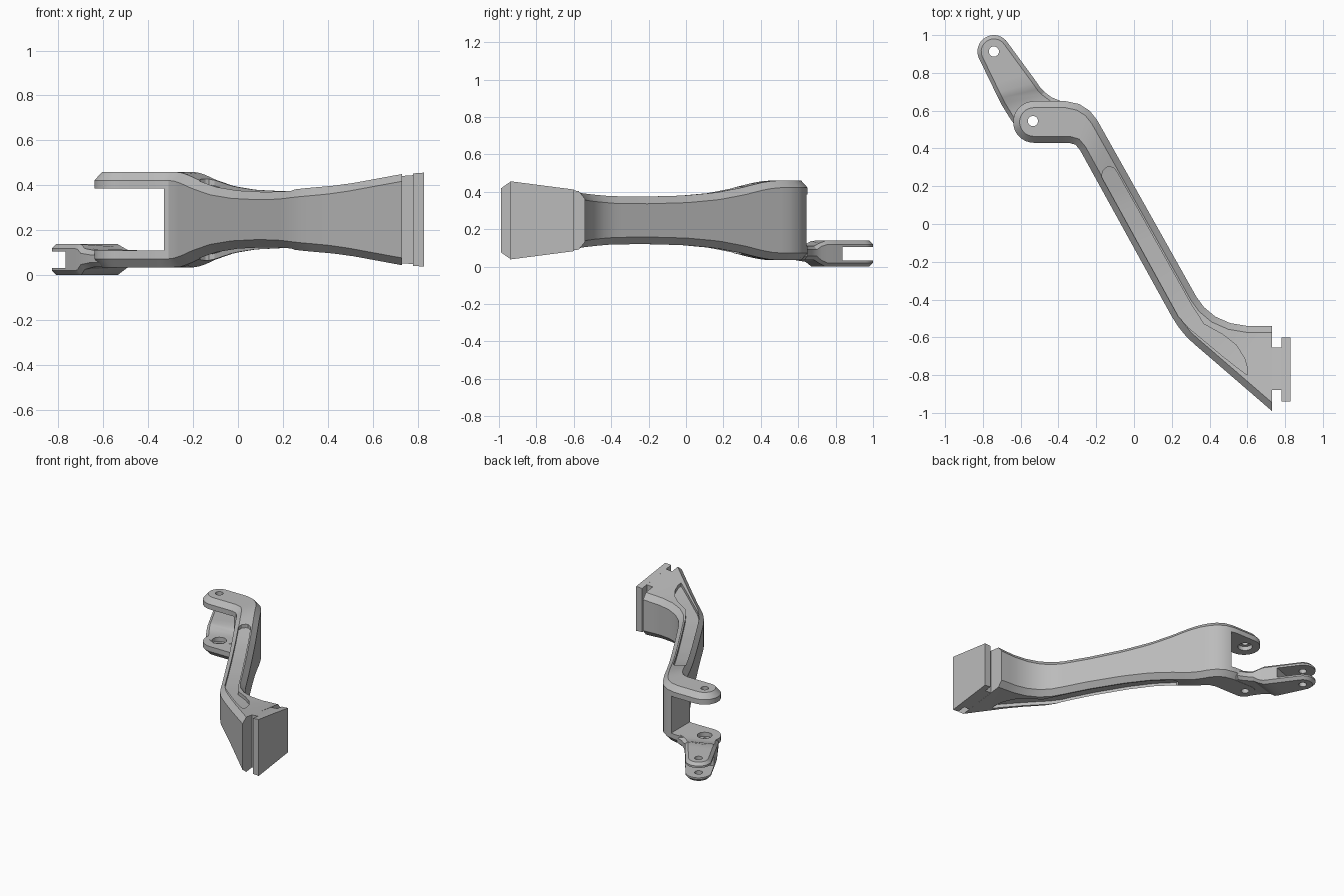
import bpy
from math import cos, sin, radians
from mathutils import Vector

cube = bpy.data.objects.get("Cube")
if cube:
    bpy.data.objects.remove(cube, do_unlink=True)

grey = bpy.data.materials.new("plain grey")
grey.use_nodes = True
grey.diffuse_color = (0.5, 0.5, 0.5, 1)
grey.node_tree.nodes["Principled BSDF"].inputs["Base Color"].default_value = (0.5, 0.5, 0.5, 1)

MIRROR = 0.495            # top height + bottom height
HINGE = Vector((-0.535, 0.545))
LUG = Vector((-0.742, 0.913))
ALONG = Vector((-0.342, 0.94))   # direction of the lug
ACROSS = Vector((0.94, 0.342))
PROFILE = [(-0.5, 0.46), (-0.41, 0.446), (-0.32, 0.425), (-0.15, 0.396), (0.05, 0.38),
           (0.3, 0.374), (0.5, 0.377), (0.8, 0.398), (0.91, 0.41), (1.2, 0.453), (1.6, 0.51)]


def arm_top(p):
    """Waisted height of the arm, measured along its slanting axis."""
    s = min(max(0.48 * p[0] - 0.88 * p[1], PROFILE[0][0]), PROFILE[-1][0])
    for (a, za), (b, zb) in zip(PROFILE, PROFILE[1:]):
        if s <= b:
            return za + (zb - za) * (s - a) / (b - a)
    return PROFILE[-1][1]


def arm_bottom(p):
    return MIRROR - arm_top(p)


def lug_ramp(p):
    return min(max((ALONG.dot(Vector(p)) - 0.82) / 0.05, 0), 1)


def flat(z):
    return lambda p: z


def arc(centre, radius, a, b, n):
    return [centre + radius * Vector((cos(radians(a + (b - a) * i / n)),
                                      sin(radians(a + (b - a) * i / n)))) for i in range(n + 1)]


def dense(left, right, step=0.05):
    """Split long stretches between paired outline points."""
    left, right = [Vector(p) for p in left], [Vector(p) for p in right]
    outl, outr = [left[0]], [right[0]]
    for i in range(1, len(left)):
        n = max(1, int((left[i] - left[i - 1]).length / step))
        for k in range(1, n + 1):
            outl.append(left[i - 1].lerp(left[i], k / n))
            outr.append(right[i - 1].lerp(right[i], k / n))
    return outl, outr


def inset(ring, c):
    n = len(ring)
    area = sum(ring[i - 1].cross(ring[i]) for i in range(n))
    sign = 1 if area > 0 else -1
    out = []
    for i, p in enumerate(ring):
        a = (p - ring[i - 1]).normalized()
        b = (ring[(i + 1) % n] - p).normalized()
        na, nb = Vector((-a.y, a.x)) * sign, Vector((-b.y, b.x)) * sign
        out.append(p + (na + nb) * c / max(1 + na.dot(nb), 0.4))
    return out


def slab(name, left, right, top, bottom, c=0, cz=0):
    """Solid between paired outlines with height functions and chamfered rims."""
    left, right = dense(left, right)
    n = len(left)
    ring = left + right[::-1]
    inner = inset(ring, c) if c else ring
    layers = [[(p.x, p.y, bottom(p) + cz) for p in ring], [(p.x, p.y, top(p) - cz) for p in ring]]
    if c:
        layers.insert(0, [(p.x, p.y, bottom(p)) for p in inner])
        layers.append([(p.x, p.y, top(p)) for p in inner])
    m = 2 * n
    verts = [v for layer in layers for v in layer]
    faces = []
    for k in range(len(layers) - 1):
        for i in range(m):
            j = (i + 1) % m
            faces.append((k * m + i, k * m + j, k * m + m + j, k * m + m + i))
    last = (len(layers) - 1) * m
    for i in range(n - 1):
        quad = (i, i + 1, m - 2 - i, m - 1 - i)
        faces.append(quad[::-1])
        faces.append(tuple(last + q for q in quad))
    # make the winding face outward
    if sum(ring[i - 1].cross(ring[i]) for i in range(m)) < 0:
        faces = [f[::-1] for f in faces]
    mesh = bpy.data.meshes.new(name)
    mesh.from_pydata(verts, [], faces)
    mesh.materials.append(grey)
    ob = bpy.data.objects.new(name, mesh)
    bpy.context.collection.objects.link(ob)
    return ob


def block(name, x0, x1, y0, y1, top, bottom):
    return slab(name, [(x0, y1), (x1, y1)], [(x0, y0), (x1, y0)], top, bottom)


def drill(centre, radius, z0, z1):
    bpy.ops.mesh.primitive_cylinder_add(vertices=32, radius=radius, depth=z1 - z0,
                                        location=(centre.x, centre.y, (z0 + z1) / 2))
    return bpy.context.object


def combine(ob, other, operation="DIFFERENCE"):
    mod = ob.modifiers.new("cut", "BOOLEAN")
    mod.operation, mod.solver, mod.object = operation, "EXACT", other
    bpy.context.view_layer.update()
    done = bpy.data.meshes.new_from_object(ob.evaluated_get(bpy.context.evaluated_depsgraph_get()))
    ob.modifiers.clear()
    ob.data = done
    bpy.data.objects.remove(other, do_unlink=True)


# Arm with rounded clevis end, two bends and a flared end
end = Vector((-0.53, 0.54))
back = arc(end, 0.11, 172, 90, 7) + [
    (-0.36, 0.65), (-0.29, 0.635), (-0.235, 0.6), (-0.195, 0.55),
    (0.33, -0.385), (0.37, -0.44), (0.43, -0.49), (0.51, -0.525), (0.6, -0.54), (0.95, -0.54)]
front = arc(end, 0.11, 188, 270, 7) + [
    (-0.39, 0.43), (-0.345, 0.43), (-0.31, 0.42), (-0.285, 0.39),
    (0.2, -0.49), (0.235, -0.545), (0.28, -0.6), (0.33, -0.645), (0.4, -0.705), (0.95, -1.18)]
arm = slab("arm", back, front, arm_top, arm_bottom, 0.034, 0.038)
combine(arm, block("end_cut", 0.73, 1.2, -1.5, 0, flat(1), flat(-1)))
combine(arm, block("clevis_cut", -1, -0.33, 0, 1, flat(0.385), flat(0.11)))

# Shallow pockets in the upper and lower faces
pocket_back = [(-0.13, 0.305), (-0.105, 0.295), (-0.085, 0.265), (0.305, -0.43), (0.37, -0.53),
               (0.47, -0.585), (0.54, -0.64), (0.585, -0.71), (0.602, -0.77)]
pocket_front = [(-0.145, 0.3), (-0.165, 0.28), (-0.172, 0.25), (0.235, -0.49), (0.29, -0.55),
                (0.38, -0.625), (0.47, -0.7), (0.54, -0.755), (0.6, -0.8)]
combine(arm, slab("upper_pocket", pocket_back, pocket_front,
                  lambda p: arm_top(p) + 0.1, lambda p: arm_top(p) - 0.025))
combine(arm, slab("lower_pocket", pocket_back, pocket_front,
                  lambda p: arm_bottom(p) + 0.025, lambda p: arm_bottom(p) - 0.1))

# Thick forked lug growing out of the lower clevis plate
lug_left = [(-0.55, 0.47), (-0.622, 0.51), (-0.66, 0.565), (-0.7, 0.63),
            (-0.715, 0.66), (-0.73, 0.69)] + arc(LUG, 0.087, 200, 118, 7)
lug_right = [(-0.37, 0.56), (-0.38, 0.648), (-0.435, 0.67), (-0.475, 0.7),
             (-0.498, 0.725), (-0.52, 0.757)] + arc(LUG, 0.087, 33, 104, 7)
lug = slab("lug", lug_left, lug_right, lambda p: 0.111 + 0.028 * lug_ramp(p),
           lambda p: 0.036 - 0.036 * lug_ramp(p), 0.02, 0.02)
a, b = LUG - ALONG * 0.128, LUG + ALONG * 0.2
combine(lug, slab("fork_cut", [a - ACROSS * 0.2, b - ACROSS * 0.2],
                  [a + ACROSS * 0.2, b + ACROSS * 0.2], flat(0.105), flat(0.032)))
combine(arm, lug, "UNION")

# Pin holes, the hinge ones counterbored on the inner faces
combine(arm, drill(HINGE, 0.027, -0.2, 0.7))
combine(arm, drill(HINGE, 0.05, 0.08, 0.415))
combine(arm, drill(LUG, 0.027, -0.2, 0.3))

# Slotted mounting foot on the flared end
foot_neck = block("foot_neck", 0.725, 0.785, -0.88, -0.655, arm_top, arm_bottom)
foot_plate = block("foot_plate", 0.78, 0.828, -0.94, -0.6, arm_top, arm_bottom)

bpy.ops.object.select_all(action="DESELECT")
arm.select_set(True)
bpy.context.view_layer.objects.active = arm
bpy.ops.object.shade_smooth_by_angle(angle=radians(25))
